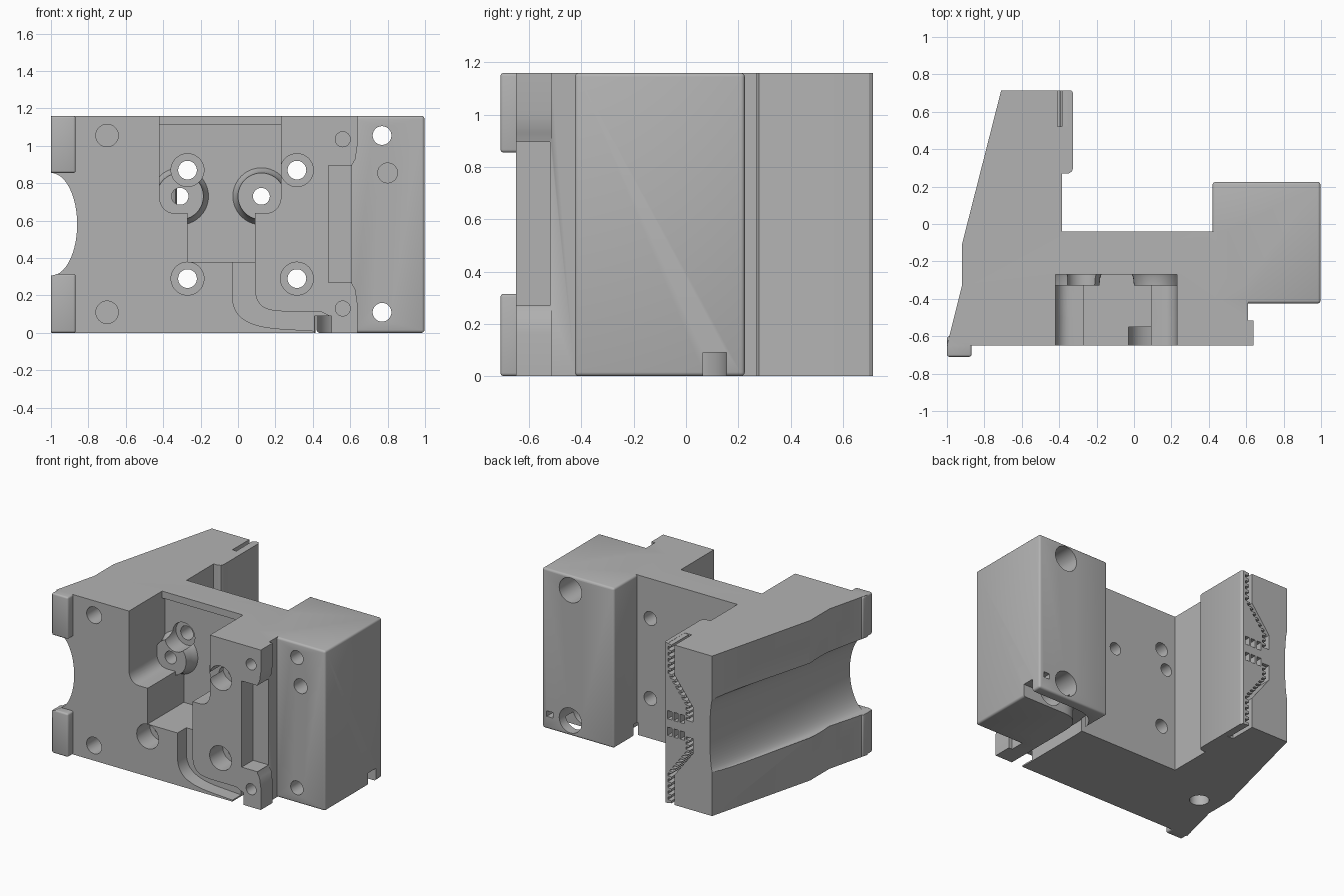
import bpy, bmesh, math
from mathutils import Vector
from mathutils.geometry import interpolate_bezier

if "Cube" in bpy.data.objects:
    bpy.data.objects.remove(bpy.data.objects["Cube"])

TOP = 1.16
MID = TOP / 2

grey = bpy.data.materials.new("plain grey")
grey.use_nodes = True
grey.diffuse_color = (0.45, 0.45, 0.45, 1)
grey.node_tree.nodes["Principled BSDF"].inputs["Base Color"].default_value = grey.diffuse_color


def loft(name, sections, bevel=0):
    """Closed solid through matching rings of points."""
    bm = bmesh.new()
    rings = [[bm.verts.new(p) for p in s] for s in sections]
    n = len(rings[0])
    bm.faces.new(rings[0])
    bm.faces.new(rings[-1])
    for a, b in zip(rings, rings[1:]):
        for i in range(n):
            j = (i + 1) % n
            bm.faces.new((a[i], a[j], b[j], b[i]))
    if bevel:
        bmesh.ops.bevel(bm, geom=bm.edges[:], offset=bevel, segments=3,
                        profile=0.5, affect='EDGES')
    bmesh.ops.recalc_face_normals(bm, faces=bm.faces[:])
    mesh = bpy.data.meshes.new(name)
    bm.to_mesh(mesh)
    bm.free()
    mesh.materials.append(grey)
    obj = bpy.data.objects.new(name, mesh)
    bpy.context.collection.objects.link(obj)
    return obj


def prism(pts, axis, lo, hi, name="tool"):
    place = (lambda u, v, w: (u, v, w)) if axis == 'z' else (lambda u, v, w: (u, w, v))
    return loft(name, [[place(u, v, w) for u, v in pts] for w in (lo, hi)])


def box(x0, x1, y0, y1, z0, z1, bevel=0):
    ring = [(x0, y0), (x1, y0), (x1, y1), (x0, y1)]
    return loft("tool", [[(x, y, z) for x, y in ring] for z in (z0, z1)], bevel)


def circle(x, z, rx, rz=None, n=40):
    rz = rz or rx
    return [(x + rx * math.cos(2 * math.pi * i / n),
             z + rz * math.sin(2 * math.pi * i / n)) for i in range(n)]


def curve(a, b, c, d, n=12):
    return [(p.x, p.y) for p in interpolate_bezier(*[Vector((*q, 0)) for q in (a, b, c, d)], n)]


def combine(tool, op):
    """Apply a boolean to the body, then discard the tool."""
    mod = body.modifiers.new("shape", 'BOOLEAN')
    mod.object, mod.operation, mod.solver = tool, op, 'EXACT'
    bpy.context.view_layer.update()
    done = bpy.data.meshes.new_from_object(
        body.evaluated_get(bpy.context.evaluated_depsgraph_get()))
    body.modifiers.clear()
    body.data = done
    bpy.data.objects.remove(tool)


def add(tool):
    combine(tool, 'UNION')


def cut(tool):
    combine(tool, 'DIFFERENCE')


def bore(x, z, r, y0, y1):
    cut(prism(circle(x, z, r), 'y', y0, y1))


# Main body outline
outline = [(-0.71, 0.715), (-0.335, 0.715), (-0.325, 0.7), (-0.325, 0.3), (-0.333, 0.28),
           (-0.35, 0.27), (-0.385, 0.27), (-0.385, -0.04), (0.5, -0.04), (0.5, -0.3),
           (0.61, -0.3), (0.61, -0.65), (-1, -0.65), (-0.92, -0.33), (-0.92, -0.11)]
body = prism(outline, 'z', 0, TOP, "carriage_body")

# Right block, front lips and edge tabs
add(box(0.42, 0.997, -0.425, 0.225, 0, TOP, 0.015))
for z0, z1 in ((0, 0.315), (0.855, TOP)):
    add(box(-1, -0.868, -0.71, -0.6, z0, z1, 0.012))
for flip in (False, True):
    tab = [(0.55, 0), (0.638, 0), (0.638, 0.16), (0.628, 0.23), (0.608, 0.265), (0.55, 0.265)]
    add(prism([(x, TOP - z if flip else z) for x, z in tab], 'y', -0.65, -0.515))

# Tapering scoop along the outer side
scoop = []
for y, x, rx in ((-0.8, -1.02, 0.155), (-0.65, -1.0, 0.14), (-0.1, -0.9, 0.1), (0.8, -0.70, 0.02)):
    scoop.append([(u, y, v) for u, v in circle(x, MID, rx, 0.275, 64)])
cut(loft("tool", scoop))

# Stepped front pocket with rounded lower shoulders
left = curve((-0.42, 0.73), (-0.42, 0.68), (-0.39, 0.64), (-0.34, 0.64), 8)
right = [(-0.19 - x, z) for x, z in reversed(left)]
pocket = left + [(-0.27, 0.64), (-0.27, 0.38), (0.09, 0.38), (0.09, 0.64)] + right
cut(prism(pocket + [(0.23, 1.3), (-0.42, 1.3)], 'y', -0.8, -0.27))
cut(prism(pocket + [(0.23, 1.11), (-0.42, 1.11)], 'y', -0.5, -0.235))

# Conical bosses on the pocket floor
for x in (-0.31, 0.125):
    add(loft("tool", [[(u, y, v) for u, v in circle(x, 0.73, r)]
                      for y, r in ((-0.2, 0.17), (-0.26, 0.14), (-0.285, 0.13), (-0.33, 0.125))]))
    bore(x, 0.73, 0.045, -0.5, 0.1)

# Counterbored mounting holes
for x, z, depth in ((-0.27, 0.87, -0.2), (0.315, 0.87, -0.5), (-0.27, 0.29, -0.5), (0.315, 0.29, -0.5)):
    bore(x, z, 0.088, -0.8, depth)
    bore(x, z, 0.05, -0.7, 0.1)

# Block holes with wide rear bores, then blind holes
for z in (0.11, 1.055):
    bore(0.77, z, 0.05, -0.8, 0.4)
    bore(0.77, z, 0.09, -0.15, 0.4)
    bore(-0.7, z, 0.06, -0.8, -0.45)
for x, z, r, depth in ((0.8, 0.855, 0.053, -0.25), (0.56, 1.035, 0.04, -0.55), (0.56, 0.13, 0.04, -0.55)):
    bore(x, z, r, -0.8, depth)
cut(box(0.91, 0.96, 0.1, 0.4, 0.09, 0.13))
cut(prism(circle(-0.76, -0.24, 0.065), 'z', -0.1, 0.15))

# Recess beside the front edge
cut(box(0.485, 0.8, -0.8, -0.52, 0.27, 0.895))

# Curved cable channel on the front
channel = [(-0.03, 0.45)] + curve((-0.03, 0.2), (-0.03, 0.08), (0.05, 0.03), (0.25, 0.02))
channel += [(0.42, 0.01), (0.49, 0.09), (0.44, 0.115)]
channel += curve((0.25, 0.115), (0.13, 0.115), (0.09, 0.15), (0.09, 0.25)) + [(0.09, 0.45)]
cut(prism(channel, 'y', -0.8, -0.55))

# Cable channel under the block
under = [(0.41, -0.8)] + curve((0.41, -0.1), (0.41, 0.1), (0.5, 0.155), (0.65, 0.155))
under += [(1.2, 0.155), (1.2, 0.065)]
under += curve((0.65, 0.065), (0.55, 0.065), (0.5, 0.0), (0.5, -0.1)) + [(0.5, -0.8)]
cut(prism(under, 'z', -0.1, 0.09))

# Toothed belt slots in the rear arm, mirrored top and bottom
for side in (1, -1):
    path = [(-0.385, 0.62), (-0.385, 0.36), (-0.53, 0.17), (-0.53, 0.06)]
    smooth, teeth = [], []
    for (xa, za), (xb, zb) in zip(path, path[1:]):
        count = max(2, round(math.hypot(xb - xa, zb - za) / 0.042))
        for i in range(count):
            for t, w in ((0.05, 0.0), (0.45, 0.0), (0.5, 0.03), (0.95, 0.03)):
                f = (i + t) / count
                x, z = xa + (xb - xa) * f, za + (zb - za) * f
                teeth.append((x + w, MID + side * z))
        smooth.append((xa - 0.025, MID + side * za))
    smooth.append((path[-1][0] - 0.025, MID + side * path[-1][1]))
    cut(prism(teeth + smooth[::-1], 'y', 0.52, 0.8))
    for x in (-0.37, -0.42, -0.47):
        z = MID + side * 0.06
        cut(box(x - 0.017, x + 0.017, 0.52, 0.8, z - 0.03, z + 0.03))

# Smooth curved walls, keep edges crisp
bpy.ops.object.select_all(action='DESELECT')
body.select_set(True)
bpy.context.view_layer.objects.active = body
bpy.ops.object.shade_smooth_by_angle(angle=math.radians(30))
